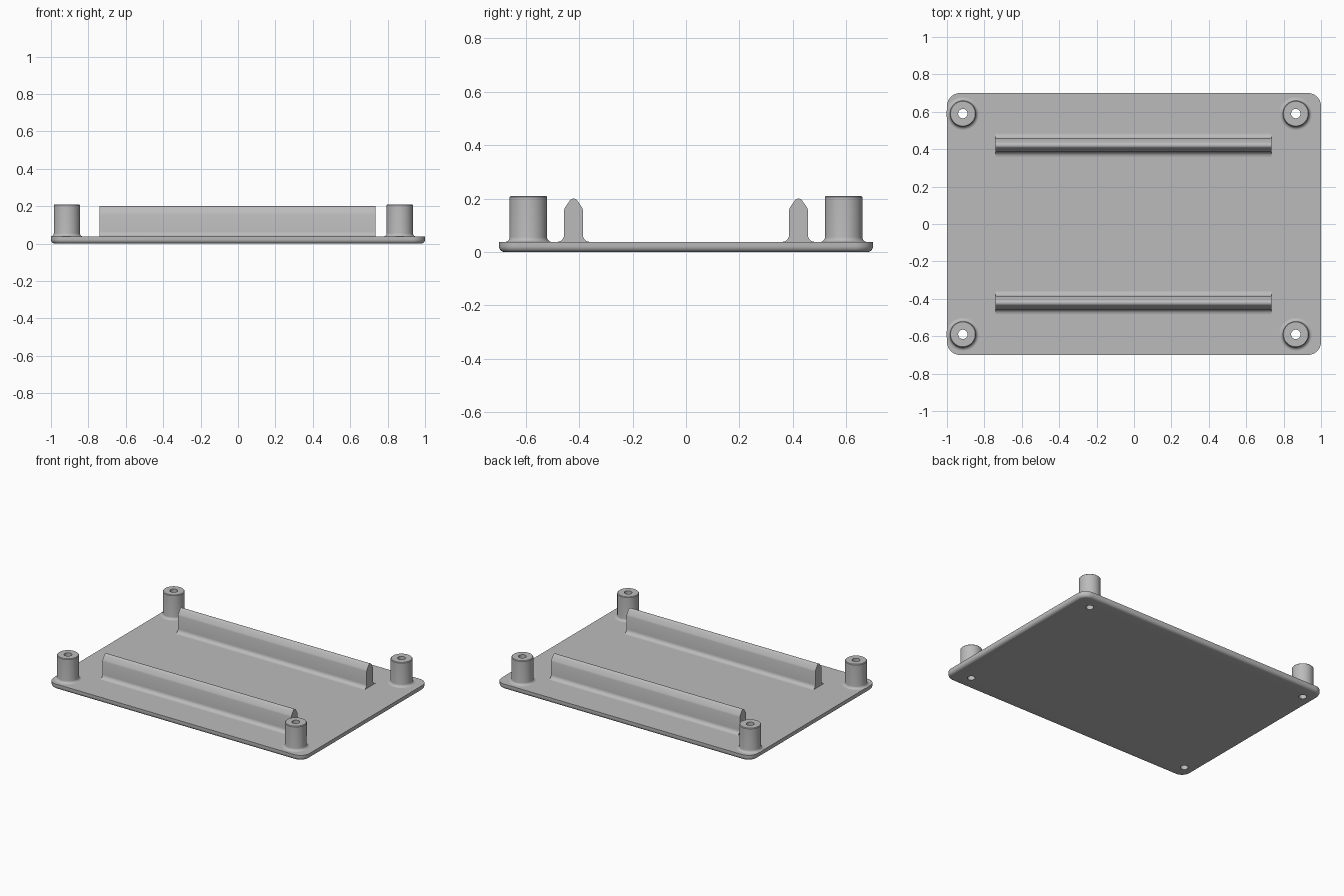
import bpy
import bmesh
from math import cos, sin, pi, radians

cube = bpy.data.objects.get("Cube")
if cube:
    bpy.data.objects.remove(cube, do_unlink=True)

grey = bpy.data.materials.new("plain grey")
grey.use_nodes = True
colour = (0.5, 0.5, 0.5, 1)
grey.diffuse_color = colour
grey.node_tree.nodes["Principled BSDF"].inputs["Base Color"].default_value = colour

PLATE_TOP = 0.038
HOLE_R = 0.025
POSTS = [(x, y) for x in (-0.915, 0.865) for y in (-0.59, 0.59)]


def arc(cx, cy, r, start, end, steps):
    """Points on an arc, angles in degrees."""
    angles = [radians(start + (end - start) * i / steps) for i in range(steps + 1)]
    return [(cx + r * cos(a), cy + r * sin(a)) for a in angles]


def loft(name, rings, cap=True, wrap=False):
    """Skin closed rings of equal length into one mesh object."""
    bm = bmesh.new()
    loops = [[bm.verts.new(p) for p in ring] for ring in rings]
    pairs = list(zip(loops, loops[1:]))
    if wrap:
        pairs.append((loops[-1], loops[0]))
    for a, b in pairs:
        for i in range(len(a)):
            j = (i + 1) % len(a)
            bm.faces.new((a[i], a[j], b[j], b[i]))
    if cap:
        bm.faces.new(loops[0])
        bm.faces.new(loops[-1])
    bmesh.ops.recalc_face_normals(bm, faces=bm.faces[:])
    mesh = bpy.data.meshes.new(name)
    bm.to_mesh(mesh)
    bm.free()
    mesh.materials.append(grey)
    obj = bpy.data.objects.new(name, mesh)
    bpy.context.collection.objects.link(obj)
    return obj


def smooth(obj):
    bpy.ops.object.select_all(action='DESELECT')
    obj.select_set(True)
    bpy.context.view_layer.objects.active = obj
    bpy.ops.object.shade_smooth_by_angle(angle=radians(32))


def circle(x, y, r, z, n=48):
    return [(x + r * cos(2 * pi * i / n), y + r * sin(2 * pi * i / n), z) for i in range(n)]


def outline(inset, z, hx=1.0, hy=0.7, radius=0.07):
    """Rounded rectangle, drawn in by the inset."""
    pts = []
    for k, (sx, sy) in enumerate([(1, 1), (-1, 1), (-1, -1), (1, -1)]):
        pts += arc(sx * (hx - radius), sy * (hy - radius), radius - inset, 90 * k, 90 * k + 90, 10)
    return [(x, y, z) for x, y in pts]


# Base plate with a rounded lower edge
FILLET = 0.022
edge = arc(FILLET, FILLET, FILLET, 270, 180, 6)
plate = loft("base_plate", [outline(i, z) for i, z in edge] + [outline(0, PLATE_TOP)])

# Screw holes through the plate
for x, y in POSTS:
    cutter = loft("hole_cutter", [circle(x, y, HOLE_R, -0.1), circle(x, y, HOLE_R, 0.1)])
    cutter.hide_render = True
    cut = plate.modifiers.new("screw hole", 'BOOLEAN')
    cut.operation = 'DIFFERENCE'
    cut.solver = 'EXACT'
    cut.object = cutter
    bpy.context.view_layer.objects.active = plate
    bpy.ops.object.modifier_apply(modifier=cut.name)
    bpy.data.objects.remove(cutter, do_unlink=True)
smooth(plate)

# Hollow corner posts with a flared foot and a softened rim
foot = arc(0.088, PLATE_TOP + 0.018, 0.018, 270, 180, 6)
post_profile = ([(HOLE_R, PLATE_TOP)] + foot
                + [(0.07, 0.206), (0.066, 0.21), (HOLE_R, 0.21)])
for x, y in POSTS:
    name = ("front" if y < 0 else "back") + ("_right" if x < 0 else "_left") + "_post"
    smooth(loft(name, [circle(x, y, r, z) for r, z in post_profile], cap=False, wrap=True))

# Long rails with filleted feet and a rounded crest
half = (arc(0.062, PLATE_TOP + 0.027, 0.027, 270, 180, 6)
        + [(0.035, 0.158), (0.032, 0.167)]
        + arc(0, 0.183, 0.017, 30, 90, 5))
rail_profile = half + [(-y, z) for y, z in half[-2::-1]]
for name, centre in (("front_rail", -0.421), ("back_rail", 0.421)):
    ends = [[(x, centre + y, z) for y, z in rail_profile] for x in (-0.74, 0.735)]
    smooth(loft(name, ends))
